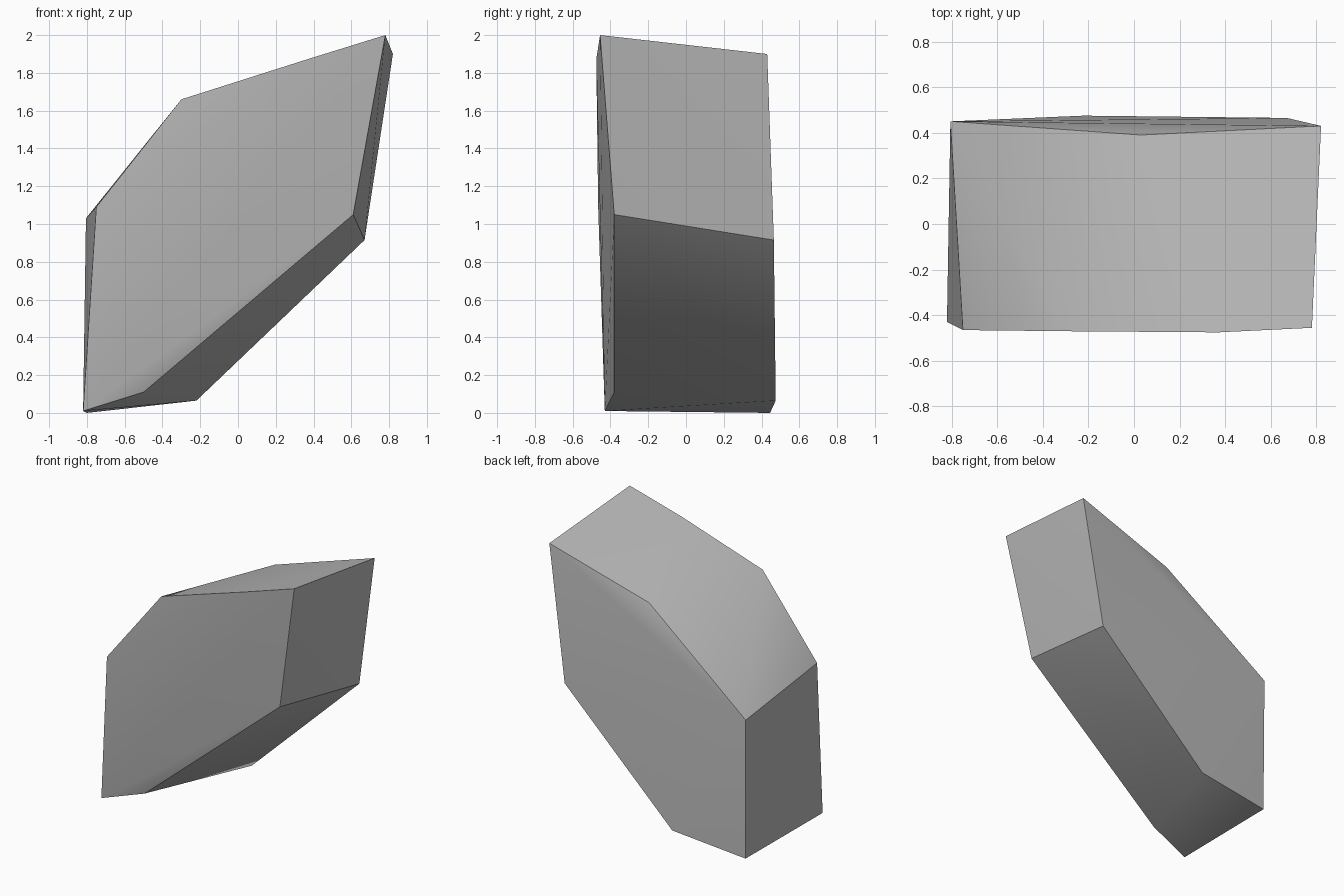
import bpy, bmesh, math

cube = bpy.data.objects.get("Cube")
if cube:
    bpy.data.objects.remove(cube, do_unlink=True)

# Corner points of the chipped stone slab
FRONT = [(0.78, -0.455, 2.0), (0.37, -0.475, 1.873), (-0.30, -0.47, 1.66),
         (-0.75, -0.465, 1.09), (-0.82, -0.43, 0.01), (-0.50, -0.38, 0.11),
         (0.61, -0.38, 1.05)]
BACK = [(0.82, 0.43, 1.90), (0.03, 0.39, 1.655), (-0.805, 0.45, 1.03),
        (-0.80, 0.445, 0.0), (-0.22, 0.475, 0.065), (0.67, 0.465, 0.915)]

# Plain grey stone
stone = bpy.data.materials.new("grey stone")
stone.use_nodes = True
grey = (0.5, 0.5, 0.5, 1)
stone.diffuse_color = grey
stone.node_tree.nodes["Principled BSDF"].inputs["Base Color"].default_value = grey

# Wrap the corners in a convex rock
bm = bmesh.new()
for point in FRONT + BACK:
    bm.verts.new(point)
bmesh.ops.convex_hull(bm, input=bm.verts)
bmesh.ops.recalc_face_normals(bm, faces=bm.faces)
mesh = bpy.data.meshes.new("rock")
bm.to_mesh(mesh)
bm.free()
mesh.materials.append(stone)
rock = bpy.data.objects.new("rock", mesh)
bpy.context.collection.objects.link(rock)

# Soft facets with sharp outer edges
bpy.ops.object.select_all(action="DESELECT")
rock.select_set(True)
bpy.context.view_layer.objects.active = rock
bpy.ops.object.shade_smooth_by_angle(angle=math.radians(30))
